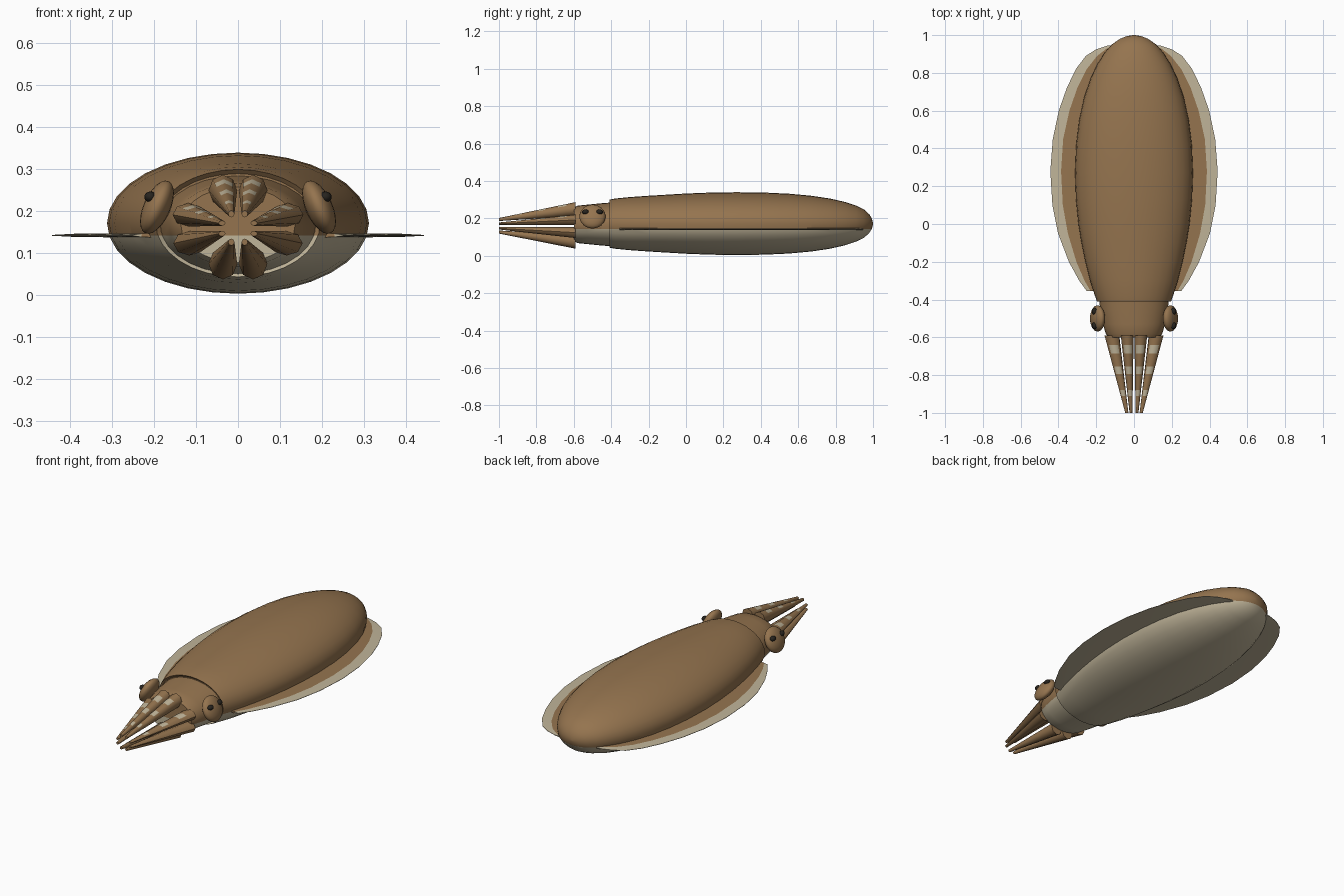
import bpy, bmesh, math
from mathutils import Vector, Matrix

if "Cube" in bpy.data.objects:
    bpy.data.objects.remove(bpy.data.objects["Cube"])


def material(name, rgb):
    m = bpy.data.materials.new(name)
    m.diffuse_color = (*rgb, 1)
    m.use_nodes = True
    m.node_tree.nodes["Principled BSDF"].inputs["Base Color"].default_value = m.diffuse_color
    return m


BROWN = material("warm brown", (0.30, 0.175, 0.078))
CREAM = material("pale cream", (0.53, 0.46, 0.32))
DARK = material("pupil dark", (0.02, 0.017, 0.013))
FIN_Z = 0.143


def finish(name, bm, mats, smooth=40):
    bmesh.ops.recalc_face_normals(bm, faces=bm.faces)
    me = bpy.data.meshes.new(name)
    bm.to_mesh(me)
    bm.free()
    ob = bpy.data.objects.new(name, me)
    bpy.context.collection.objects.link(ob)
    for m in mats:
        me.materials.append(m)
    bpy.ops.object.select_all(action='DESELECT')
    ob.select_set(True)
    bpy.context.view_layer.objects.active = ob
    if smooth:
        bpy.ops.object.shade_smooth_by_angle(angle=math.radians(smooth))
    return ob


def loft(rings, sides):
    """Skin elliptical rings given as (x, y, z, half width, half height)."""
    bm = bmesh.new()
    loops = []
    for x, y, z, rx, rz in rings:
        loops.append([bm.verts.new((x + rx * math.cos(a), y, z + rz * math.sin(a)))
                      for a in (2 * math.pi * i / sides for i in range(sides))])
    for a, b in zip(loops, loops[1:]):
        for i in range(sides):
            j = (i + 1) % sides
            bm.faces.new((a[i], a[j], b[j], b[i]))
    bm.faces.new(loops[0])
    bm.faces.new(loops[-1])
    return bm


def countershade(bm):
    """Cut at fin height and make the belly cream."""
    bmesh.ops.bisect_plane(bm, geom=bm.verts[:] + bm.edges[:] + bm.faces[:],
                           plane_co=(0, 0, FIN_Z), plane_no=(0, 0, 1))
    for f in bm.faces:
        f.material_index = int(f.calc_center_median().z < FIN_Z)


# Mantle: y, half width, half height
mantle = [(-0.40, 0.186, 0.118), (-0.41, 0.196, 0.128), (-0.38, 0.207, 0.134),
          (-0.3, 0.233, 0.142), (-0.2, 0.258, 0.149), (-0.1, 0.278, 0.155),
          (0, 0.294, 0.161), (0.13, 0.307, 0.166), (0.27, 0.312, 0.168),
          (0.42, 0.306, 0.166), (0.55, 0.29, 0.16), (0.67, 0.264, 0.149),
          (0.77, 0.23, 0.134), (0.85, 0.192, 0.116), (0.91, 0.153, 0.096),
          (0.95, 0.118, 0.077), (0.98, 0.075, 0.05), (0.994, 0.04, 0.027),
          (1.0, 0.006, 0.004)]
bm = loft([(0, y, 0.172, w, h) for y, w, h in mantle], 32)
countershade(bm)
finish("mantle", bm, [BROWN, CREAM])

# Head
head = [(-0.36, 0.19, 0.12), (-0.45, 0.179, 0.113), (-0.53, 0.164, 0.105),
        (-0.58, 0.15, 0.1), (-0.60, 0.136, 0.09)]
bm = loft([(0, y, 0.168, w, h) for y, w, h in head], 28)
countershade(bm)
finish("head", bm, [BROWN, CREAM])

# Fins: y, inner edge, colour border, outer edge
fin = [(-0.355, 0.2, 0.23, 0.25), (-0.3, 0.21, 0.262, 0.29),
       (-0.2, 0.22, 0.305, 0.345), (-0.05, 0.25, 0.35, 0.402),
       (0.1, 0.26, 0.377, 0.432), (0.28, 0.27, 0.386, 0.443),
       (0.45, 0.26, 0.375, 0.43), (0.6, 0.24, 0.342, 0.398),
       (0.72, 0.21, 0.3, 0.356), (0.82, 0.17, 0.25, 0.308),
       (0.89, 0.13, 0.195, 0.255), (0.925, 0.1, 0.15, 0.2),
       (0.945, 0.08, 0.115, 0.14)]
for side, label in ((-1, "left"), (1, "right")):
    bm = bmesh.new()
    layers = []
    for top in (1, -1):
        rows = [[bm.verts.new((side * x, y, FIN_Z + top * t))
                 for x, t in zip(xs, (0.005, 0.004, 0.001))] for y, *xs in fin]
        layers.append(rows)
        for a, b in zip(rows, rows[1:]):
            for k in range(2):
                f = bm.faces.new((a[k], a[k + 1], b[k + 1], b[k]))
                f.material_index = 1 if k == 1 or top < 0 else 0
    up, low = layers
    for i in range(len(fin) - 1):
        for k in (0, 2):
            f = bm.faces.new((up[i][k], up[i + 1][k], low[i + 1][k], low[i][k]))
            f.material_index = int(k == 2)
    for i in (0, -1):
        for k in range(2):
            f = bm.faces.new((up[i][k], up[i][k + 1], low[i][k + 1], low[i][k]))
            f.material_index = k
    finish(label + "_fin", bm, [BROWN, CREAM])

# Eyes: tilted flattened balls, each with two small dark pupil lobes
for side, label in ((-1, "left"), (1, "right")):
    tilt = Matrix.Translation((side * 0.193, -0.5, 0.21)) @ \
        Matrix.Rotation(-side * math.radians(24), 4, 'Y')
    bm = bmesh.new()
    bmesh.ops.create_uvsphere(bm, u_segments=20, v_segments=12, radius=1,
                              matrix=tilt @ Matrix.Diagonal((0.032, 0.07, 0.068, 1)))
    finish(label + "_eye", bm, [BROWN], 60)
    for dy, lobe in ((-0.038, "front"), (0.038, "back")):
        spot = tilt @ Vector((side * 0.024, dy, 0.016))
        bm = bmesh.new()
        bmesh.ops.create_uvsphere(
            bm, u_segments=12, v_segments=8, radius=1,
            matrix=Matrix.Translation(spot) @ Matrix.Diagonal((0.015, 0.019, 0.013, 1)))
        finish(label + "_pupil_" + lobe, bm, [DARK], 60)

# Arms: base and tip (x, z), base half width and half height
arms = [("top", (0.036, 0.25), (0.016, 0.194), 0.034, 0.037),
        ("upper_side", (0.118, 0.192), (0.038, 0.172), 0.038, 0.028),
        ("lower_side", (0.116, 0.124), (0.038, 0.147), 0.038, 0.029),
        ("bottom", (0.036, 0.075), (0.016, 0.127), 0.034, 0.037)]
stations = [-0.59, -0.64, -0.685, -0.755, -0.795, -0.88, -0.91, -1.0]
for label, base, tip, rx, rz in arms:
    for side, hand in ((-1, "left"), (1, "right")):
        rings = []
        for y in stations:
            t = (-0.59 - y) / 0.41
            s = 1 - 0.78 * t
            rings.append((side * (base[0] + (tip[0] - base[0]) * t), y,
                          base[1] + (tip[1] - base[1]) * t, rx * s, rz * s))
        bm = loft(rings, 8)
        bm.normal_update()
        bmesh.ops.recalc_face_normals(bm, faces=bm.faces)
        # Pale bands across the backs of the upper arms
        if label in ("top", "upper_side"):
            for f in bm.faces:
                y = f.calc_center_median().y
                band = any(a > y > b for a, b in zip(stations[1::2], stations[2::2]))
                f.material_index = int(band and f.normal.z > 0.6)
        finish(hand + "_" + label + "_arm", bm, [BROWN, CREAM], 50)
